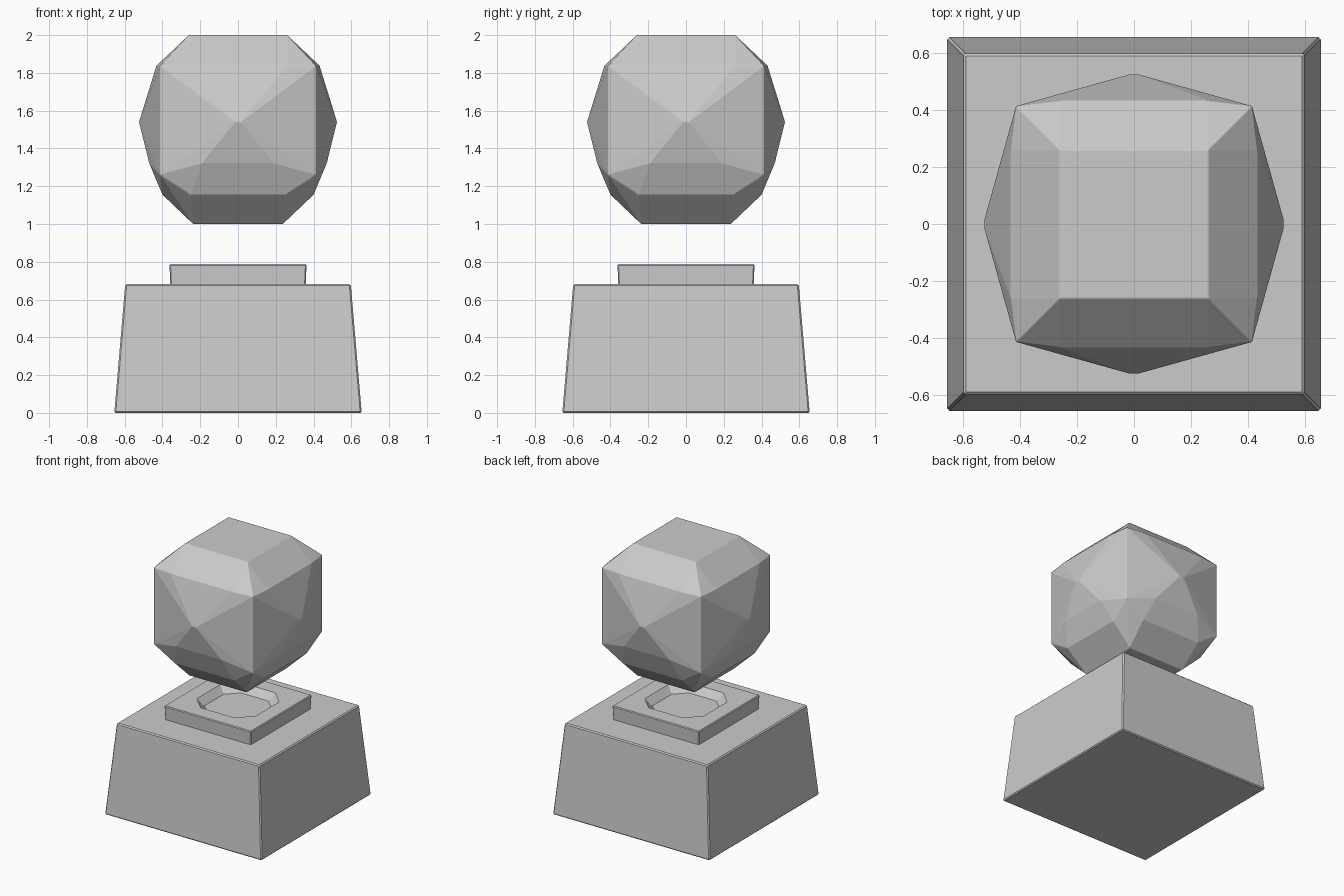
import bpy, bmesh

if "Cube" in bpy.data.objects:
    bpy.data.objects.remove(bpy.data.objects["Cube"])


def finish(name, bm, bevel=0.0):
    bmesh.ops.recalc_face_normals(bm, faces=bm.faces)
    me = bpy.data.meshes.new(name)
    bm.to_mesh(me)
    bm.free()
    ob = bpy.data.objects.new(name, me)
    bpy.context.collection.objects.link(ob)
    if bevel:
        mod = ob.modifiers.new("edge_bevel", 'BEVEL')
        mod.width = bevel
        mod.segments = 1
    return ob


def hull(name, points, bevel=0.0):
    """Convex faceted solid through the points."""
    bm = bmesh.new()
    for p in sorted(set(points)):
        bm.verts.new(p)
    res = bmesh.ops.convex_hull(bm, input=bm.verts[:])
    loose = [v for v in bm.verts if not v.link_faces]
    bmesh.ops.delete(bm, geom=loose, context='VERTS')
    bmesh.ops.dissolve_limit(bm, angle_limit=0.01, verts=bm.verts[:], edges=bm.edges[:])
    return finish(name, bm, bevel)


def ring(a, b, z):
    """Points (a, b) mirrored in x and y and across the diagonal."""
    return [(sx * u, sy * v, z) for u, v in ((a, b), (b, a))
            for sx in (-1, 1) for sy in (-1, 1)]


# Tapered pedestal block
hull("pedestal", ring(0.655, 0.655, 0.0) + ring(0.597, 0.597, 0.683), 0.008)

# Raised plate with a faceted socket
plate = hull("socket_plate", ring(0.358, 0.358, 0.67) + ring(0.363, 0.363, 0.787), 0.006)
cutter = hull("socket_cutter", ring(0.20, 0.115, 0.735) + ring(0.245, 0.14, 0.787)
              + ring(0.245, 0.14, 0.85))
cutter.hide_render = True
cutter.hide_viewport = True
cutter.display_type = 'WIRE'
cut = plate.modifiers.new("socket", 'BOOLEAN')
cut.operation = 'DIFFERENCE'
cut.solver = 'EXACT'
cut.object = cutter

# Floating faceted gem, listed from top to bottom
gem = ring(0.26, 0.26, 2.0)
gem += ring(0.26, 0.432, 1.838) + ring(0.413, 0.413, 1.836)
gem += ring(0.015, 0.524, 1.54)
gem += ring(0.19, 0.47, 1.322) + ring(0.413, 0.413, 1.26)
gem += ring(0.25, 0.40, 1.155) + ring(0.237, 0.237, 1.0)
hull("gem", gem, 0.003)
